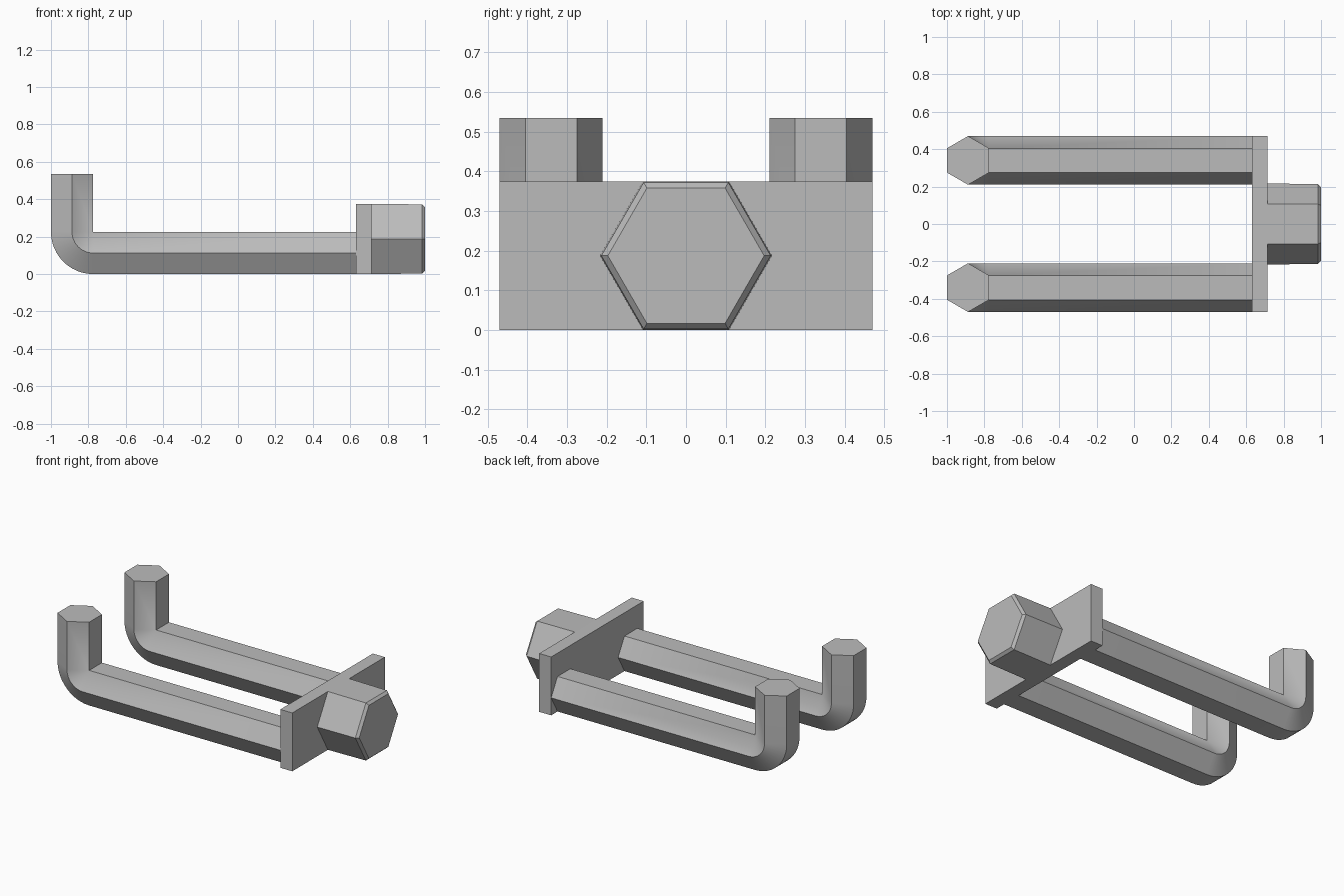
import bpy
import bmesh
from math import sin, cos, pi, radians
from mathutils import Vector

cube = bpy.data.objects.get("Cube")
if cube:
    bpy.data.objects.remove(cube, do_unlink=True)

metal = bpy.data.materials.new("grey_metal")
metal.use_nodes = True
GREY = (0.5, 0.5, 0.5, 1)
metal.diffuse_color = GREY
metal.node_tree.nodes["Principled BSDF"].inputs["Base Color"].default_value = GREY


def hexagon(radius):
    """Hexagon points (across, up) with corners on the horizontal axis."""
    return [(radius * cos(i * pi / 3), radius * sin(i * pi / 3)) for i in range(6)]


def loft(name, rings):
    """Skin a list of rings into a capped solid."""
    bm = bmesh.new()
    loops = [[bm.verts.new(p) for p in ring] for ring in rings]
    n = len(loops[0])
    for a, b in zip(loops, loops[1:]):
        for i in range(n):
            j = (i + 1) % n
            bm.faces.new((a[i], a[j], b[j], b[i]))
    bm.faces.new(loops[0])
    bm.faces.new(loops[-1])
    bmesh.ops.remove_doubles(bm, verts=bm.verts, dist=0.0001)
    bmesh.ops.recalc_face_normals(bm, faces=bm.faces)
    mesh = bpy.data.meshes.new(name)
    bm.to_mesh(mesh)
    bm.free()
    mesh.materials.append(metal)
    obj = bpy.data.objects.new(name, mesh)
    bpy.context.collection.objects.link(obj)
    bpy.ops.object.select_all(action='DESELECT')
    obj.select_set(True)
    bpy.context.view_layer.objects.active = obj
    bpy.ops.object.shade_smooth_by_angle(angle=radians(30))
    return obj


# Hooked hexagonal arms, bent around the inner corner
ARM_R = 0.13
HALF = ARM_R * sin(pi / 3)
BEND_STEPS = 12
pivot = Vector((-1 + 2 * HALF, 0, 2 * HALF))


def arm_ring(y, angle, shift):
    ring = []
    for across, up in hexagon(ARM_R):
        reach = HALF - up
        offset = Vector((-reach * sin(angle), y + across, -reach * cos(angle)))
        ring.append(pivot + offset + Vector(shift))
    return ring


for name, y in (("right_arm", -0.34), ("left_arm", 0.34)):
    rings = [arm_ring(y, 0, (0.63 - pivot.x, 0, 0))]
    rings += [arm_ring(y, pi / 2 * s / BEND_STEPS, (0, 0, 0))
              for s in range(BEND_STEPS + 1)]
    rings.append(arm_ring(y, pi / 2, (0, 0, 0.535 - pivot.z)))
    loft(name, rings)

# Cross plate joining the arms
corners = [(-0.47, 0), (0.47, 0), (0.47, 0.375), (-0.47, 0.375)]
loft("cross_plate", [[(x, y, z) for y, z in corners] for x in (0.63, 0.715)])

# Slightly tapered hexagonal head with a chamfered end
sections = [(0.715, 0.2165), (0.984, 0.2135), (1.0, 0.197)]
loft("hex_head", [[(x, y, 0.1875 + z) for y, z in hexagon(r)] for x, r in sections])
